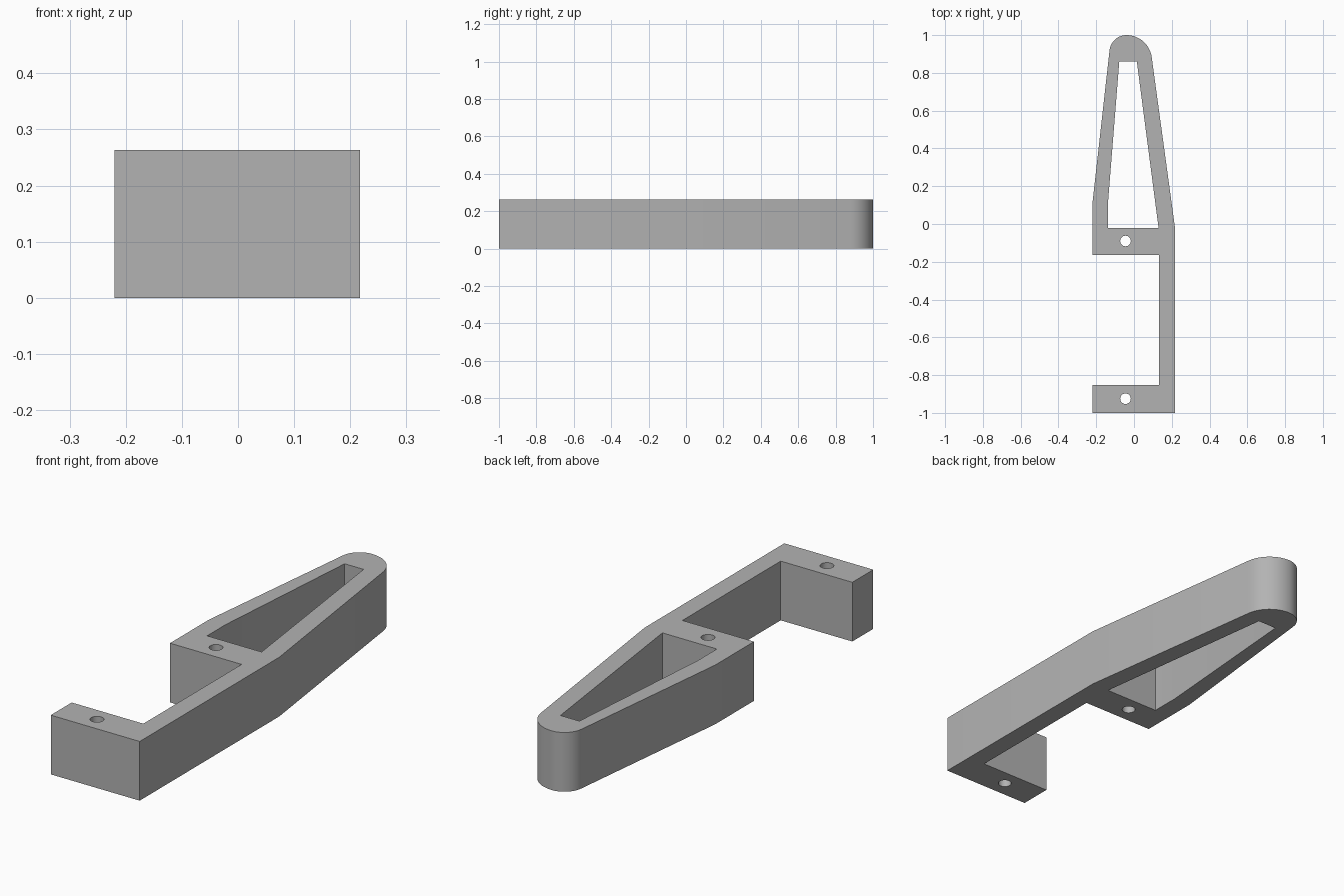
import bpy
from math import cos, sin, radians, tau

cube = bpy.data.objects.get("Cube")
if cube:
    bpy.data.objects.remove(cube, do_unlink=True)

HEIGHT = 0.263


def arc(cx, cy, r, start, end, steps):
    angles = [radians(start + (end - start) * i / steps) for i in range(steps + 1)]
    return [(cx + r * cos(a), cy + r * sin(a)) for a in angles]


def circle(cx, cy, r, steps=32):
    return [(cx + r * cos(tau * i / steps), cy + r * sin(tau * i / steps))
            for i in range(steps)]


def extruded_plate(name, loops, height, material):
    """Fill closed loops (inner loops become holes) and extrude them upward."""
    curve = bpy.data.curves.new(name + "_profile", "CURVE")
    curve.dimensions = "2D"
    curve.fill_mode = "BOTH"
    curve.extrude = height / 2
    for loop in loops:
        spline = curve.splines.new("POLY")
        spline.points.add(len(loop) - 1)
        for point, (x, y) in zip(spline.points, loop):
            point.co = (x, y, 0, 1)
        spline.use_cyclic_u = True
    obj = bpy.data.objects.new(name, curve)
    bpy.context.collection.objects.link(obj)
    obj.location.z = height / 2
    bpy.ops.object.select_all(action="DESELECT")
    obj.select_set(True)
    bpy.context.view_layer.objects.active = obj
    bpy.ops.object.convert(target="MESH")
    obj = bpy.context.object
    obj.data.materials.clear()
    obj.data.materials.append(material)
    # Weld the caps to the walls
    bpy.ops.object.mode_set(mode="EDIT")
    bpy.ops.mesh.select_all(action="SELECT")
    bpy.ops.mesh.remove_doubles(threshold=0.0001)
    bpy.ops.mesh.normals_make_consistent(inside=False)
    bpy.ops.object.mode_set(mode="OBJECT")
    bpy.ops.object.shade_smooth_by_angle(angle=radians(20))
    return obj


grey = bpy.data.materials.new("plain grey")
grey.use_nodes = True
colour = (0.45, 0.45, 0.45, 1)
grey.diffuse_color = colour
grey.node_tree.nodes["Principled BSDF"].inputs["Base Color"].default_value = colour

# Outer outline: two mounting arms, a straight spine and a rounded tapering tip
tip = arc(-0.04, 0.865, 0.135, 7.6, 90, 14) + arc(-0.04, 0.91, 0.09, 90, 173.7, 14)[1:]
outline = [(-0.22, -1), (0.217, -1), (0.217, -0.02)] + tip + [
    (-0.22, 0.11), (-0.22, -0.163), (0.132, -0.163), (0.132, -0.853), (-0.22, -0.853)]

# Tapered window and the two screw holes
window = [(-0.138, -0.02), (0.13, -0.02), (0.015, 0.86), (-0.078, 0.86), (-0.138, 0.11)]
screw_holes = [circle(-0.045, y, 0.028) for y in (-0.09, -0.925)]

extruded_plate("bracket", [outline, window] + screw_holes, HEIGHT, grey)
